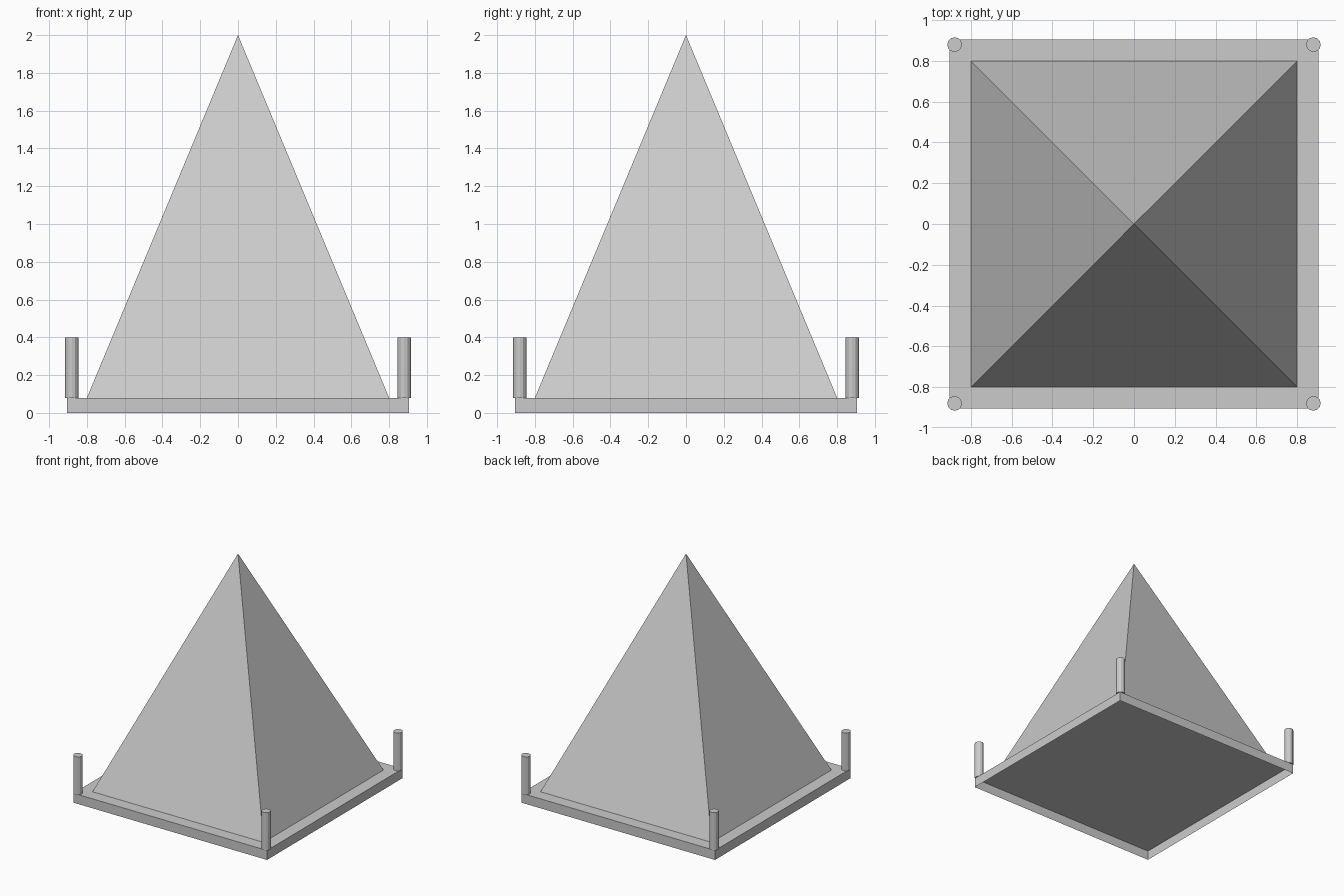
import bpy, bmesh
from math import radians

if "Cube" in bpy.data.objects:
    bpy.data.objects.remove(bpy.data.objects["Cube"])

PLATE, TOP, R = 0.905, 0.08, 0.036

def finish(bm, name):
    mesh = bpy.data.meshes.new(name)
    bm.to_mesh(mesh)
    bm.free()
    obj = bpy.data.objects.new(name, mesh)
    bpy.context.collection.objects.link(obj)
    return obj

def drop_bottom(bm):
    down = [f for f in bm.faces if f.normal.z < -0.9]
    bmesh.ops.delete(bm, geom=down, context='FACES_ONLY')

# base plate: thin shell, open underneath
bm = bmesh.new()
bmesh.ops.create_cube(bm, size=1)
bmesh.ops.scale(bm, vec=(2 * PLATE, 2 * PLATE, TOP), verts=bm.verts)
bmesh.ops.translate(bm, vec=(0, 0, TOP / 2), verts=bm.verts)
bm.normal_update()
drop_bottom(bm)
finish(bm, "base_plate")

# four-sided pyramid standing on the plate
bm = bmesh.new()
base = [bm.verts.new((x, y, TOP)) for x, y in ((-.8, -.8), (.8, -.8), (.8, .8), (-.8, .8))]
apex = bm.verts.new((0, 0, 2))
for i in range(4):
    bm.faces.new((base[i], base[(i + 1) % 4], apex))
finish(bm, "pyramid")

# corner posts
for sx, side in ((-1, "left"), (1, "right")):
    for sy, end in ((-1, "front"), (1, "back")):
        bpy.ops.mesh.primitive_cylinder_add(
            vertices=12, radius=R, depth=0.4 - TOP,
            location=(sx * 0.88, sy * 0.88, (0.4 + TOP) / 2))
        post = bpy.context.object
        post.name = f"{end}_{side}_post"
        bpy.ops.object.shade_flat()
